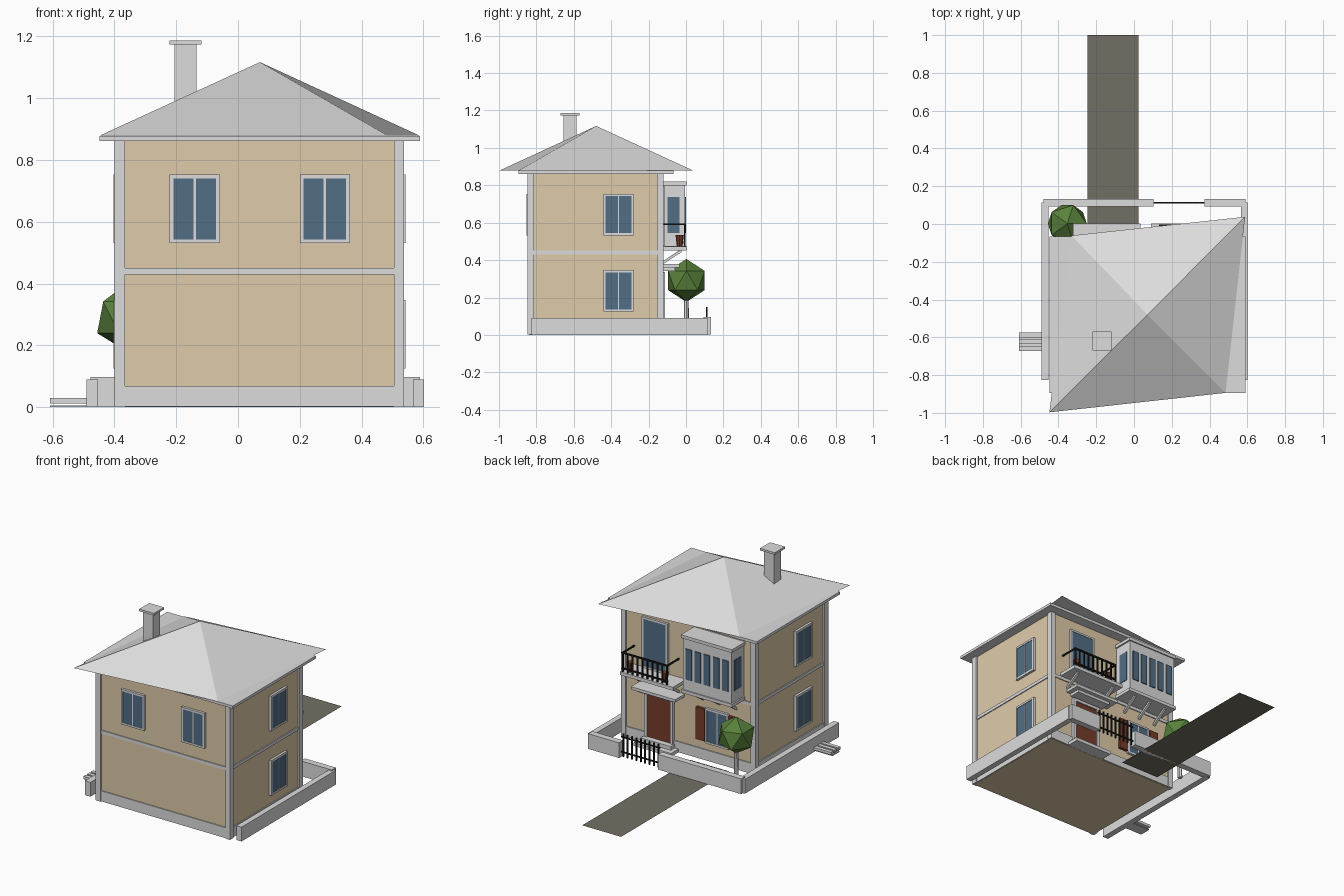
import bpy, bmesh
from math import radians
from mathutils import Matrix, Vector

cube = bpy.data.objects.get("Cube")
if cube:
    bpy.data.objects.remove(cube, do_unlink=True)


def material(name, rgb):
    m = bpy.data.materials.new(name)
    m.use_nodes = True
    m.diffuse_color = (*rgb, 1)
    m.node_tree.nodes["Principled BSDF"].inputs["Base Color"].default_value = (*rgb, 1)
    return m


TRIM = material("pale_grey_trim", (.72, .72, .72))
WALL = material("tan_plaster", (.74, .60, .40))
GLASS = material("blue_glass", (.084, .156, .235))
WOOD = material("brown_wood", (.18, .045, .022))
IRON = material("black_iron", (.012, .011, .01))
PAVING = material("dark_paving", (.17, .16, .127))
LEAF = material("green_leaves", (.10, .22, .045))


def finish(name, bm, mat):
    mesh = bpy.data.meshes.new(name)
    bmesh.ops.recalc_face_normals(bm, faces=bm.faces)
    bm.to_mesh(mesh)
    bm.free()
    mesh.materials.append(mat)
    ob = bpy.data.objects.new(name, mesh)
    bpy.context.collection.objects.link(ob)
    return ob


def boxes(name, mat, spans, place=Matrix()):
    """One object from several boxes, each given as x, y and z ranges."""
    bm = bmesh.new()
    for span in spans:
        mid = Vector([(a + b) / 2 for a, b in span])
        size = Vector([b - a for a, b in span])
        bmesh.ops.create_cube(bm, size=1, matrix=place @ Matrix.Translation(mid) @ Matrix.Diagonal((*size, 1)))
    return finish(name, bm, mat)


def window(name, x, y, z, turn, w=.162, h=.222, panes=2, border=.012):
    """Framed window facing -y before it is turned about z."""
    place = Matrix.Translation((x, y, z)) @ Matrix.Rotation(radians(turn), 4, 'Z')
    a, b, rim, gap = w / 2, h / 2, border, .007
    frame = [((-a, -a + rim), (-.015, .01), (-b, b)), ((a - rim, a), (-.015, .01), (-b, b)),
             ((-a + rim, a - rim), (-.015, .01), (b - rim, b)),
             ((-a + rim, a - rim), (-.015, .01), (-b, -b + rim))]
    step = (w - 2 * rim + gap) / panes
    glass = []
    for i in range(panes):
        left = -a + rim + i * step
        glass.append(((left, left + step - gap), (-.012, .005), (-b + rim, b - rim)))
        if i:
            frame.append(((left - gap, left), (-.013, .01), (-b + rim, b - rim)))
    boxes(name + "_frame", TRIM, frame, place)
    boxes(name + "_glass", GLASS, glass, place)


def strut(name, x, low, high, r=.008):
    """Square sloping bracket between two (y, z) points."""
    bm = bmesh.new()
    rings = [[bm.verts.new((x + s, y, z + t)) for s, t in ((-r, -r), (r, -r), (r, r), (-r, r))]
             for y, z in (low, high)]
    for i in range(4):
        j = (i + 1) % 4
        bm.faces.new((rings[0][i], rings[0][j], rings[1][j], rings[1][i]))
    for ring in rings:
        bm.faces.new(ring)
    finish(name, bm, TRIM)


# House body, plinth, floor band and corner pillars
boxes("house_walls", WALL, [((-.388, .527), (-.838, -.13), (0, .865))])
boxes("plinth", TRIM, [((-.394, .533), (-.844, -.124), (.002, .068))])
boxes("floor_band", TRIM, [((-.394, .533), (-.844, -.124), (.43, .45))])
boxes("corner_pillars", TRIM, [(xs, ys, (.001, .865)) for xs in ((-.4, -.366), (.505, .538))
                               for ys in ((-.848, -.812), (-.156, -.12))])

# Roof: eaves slab and a slightly skewed four-sided pyramid
boxes("eaves_slab", TRIM, [((-.448, .59), (-.895, -.066), (.861, .878))])
bm = bmesh.new()
corners = [bm.verts.new((x, y, .879)) for x, y in
           ((-.448, -.997), (.485, -.894), (.588, .038), (-.33, -.061))]
apex = bm.verts.new((.071, -.48, 1.117))
bm.faces.new(corners)
for i in range(4):
    bm.faces.new((corners[i], corners[(i + 1) % 4], apex))
finish("roof", bm, TRIM)

# Chimney
boxes("chimney", TRIM, [((-.205, -.134), (-.655, -.585), (.9, 1.175)),
                        ((-.221, -.118), (-.67, -.57), (1.174, 1.187))])

# Front and side windows
for i, x in enumerate((-.14, .281)):
    window(f"front_window_{i}", x, -.838, .642, 0)
for level, z in (("lower", .236), ("upper", .643)):
    window(level + "_left_window", .527, -.361, z, 90)
    window(level + "_right_window", -.388, -.605, z, -90)

# Bay window on the back wall
boxes("bay", TRIM, [((-.313, .025), (-.14, -.006), (.467, .805)),
                    ((-.322, .035), (-.14, .002), (.8, .82)),
                    ((-.322, .035), (-.14, .002), (.455, .475))])
pitch = .064
boxes("bay_front_glass", GLASS, [((x - .021, x + .021), (-.02, 0), (.545, .738))
                                 for x in [-.144 + pitch * (i - 2) for i in range(5)]])
boxes("bay_side_glass", GLASS, [((-.317, .029), (-.1, -.034), (.545, .738))])
for i, x in enumerate((-.26, -.144, -.03)):
    strut(f"bay_bracket_{i}", x, (-.125, .385), (-.025, .452))

# Balcony with door, railing and flower pots
boxes("balcony_slab", TRIM, [((.09, .46), (-.14, .002), (.452, .473))])
for i, x in enumerate((.14, .41)):
    strut(f"balcony_bracket_{i}", x, (-.125, .385), (-.025, .45))
window("balcony_door", .3, -.13, .635, 180, w=.18, h=.32, panes=1)
bars = [.137 + i * .0344 for i in range(10)]
rail = [((x - .004, x + .004), (-.012, -.004), (.472, .593)) for x in bars]
rail += [((.133, .451), (-.013, -.003), (z, z + .009)) for z in (.49, .588)]
rail += [((x - .004, x + .004), (-.125, -.003), (.588, .597)) for x in (bars[0], bars[-1])]
boxes("balcony_railing", IRON, rail)
for i, x in enumerate((.17, .415)):
    bm = bmesh.new()
    bmesh.ops.create_cone(bm, cap_ends=True, segments=8, radius1=.015, radius2=.022, depth=.06,
                          matrix=Matrix.Translation((x, -.034, .503)))
    finish(f"flower_pot_{i}", bm, WOOD)

# Entrance door, surround, steps and canopy
boxes("entrance_door", WOOD, [((.19, .352), (-.14, -.121), (.04, .315))])
boxes("door_surround", TRIM, [((.172, .19), (-.14, -.112), (.03, .333)),
                              ((.352, .37), (-.14, -.112), (.03, .333)),
                              ((.172, .37), (-.14, -.112), (.315, .333))])
boxes("door_steps", TRIM, [((.14, .40), (-.14, -.05), (.001, .022)),
                           ((.165, .377), (-.14, -.085), (.022, .045))])
boxes("door_canopy", TRIM, [((.1, .41), (-.14, -.035), (.36, .378)),
                            ((.14, .38), (-.14, -.06), (.343, .36))])

# Ground-floor back window with shutters
window("back_window", -.133, -.13, .225, 180)
boxes("shutters", WOOD, [((x, x + .062), (-.14, -.113), (.125, .328)) for x in (-.28, -.05)])

# Garden walls, gate, path and slats by the outer wall
boxes("side_garden_walls", TRIM, [((-.491, -.453), (-.825, .115), (0, .09)),
                                  ((.566, .602), (-.825, .115), (0, .09))])
boxes("back_garden_walls", TRIM, [((-.478, .102), (.093, .133), (.001, .097)),
                                  ((.374, .59), (.093, .133), (.001, .097))])
gate = [((x - .004, x + .004), (.108, .116), (.005, .15)) for x in [.115 + i * .0305 for i in range(9)]]
gate += [((.102, .374), (.108, .116), (z, z + .007)) for z in (.03, .125)]
boxes("garden_gate", IRON, gate)
bm = bmesh.new()
bm.faces.new([bm.verts.new((x, y, .001)) for x, y in ((-.247, -.08), (.024, -.08), (.024, 1), (-.247, 1))])
finish("garden_path", bm, PAVING)
boxes("outer_slats", TRIM, [((-.609, -.488), (y, y + .025), (.012, .029)) for y in (-.672, -.636, -.6)]
      + [((-.609, -.488), (-.66, -.59), (0, .006))])

# Tree
bm = bmesh.new()
bmesh.ops.create_cone(bm, cap_ends=True, segments=8, radius1=.014, radius2=.012, depth=.22,
                      matrix=Matrix.Translation((-.353, .002, .11)))
finish("tree_trunk", bm, TRIM)
bm = bmesh.new()
bmesh.ops.create_icosphere(bm, subdivisions=1, radius=.115, matrix=Matrix.Translation((-.353, .002, .291)))
finish("tree_crown", bm, LEAF)
